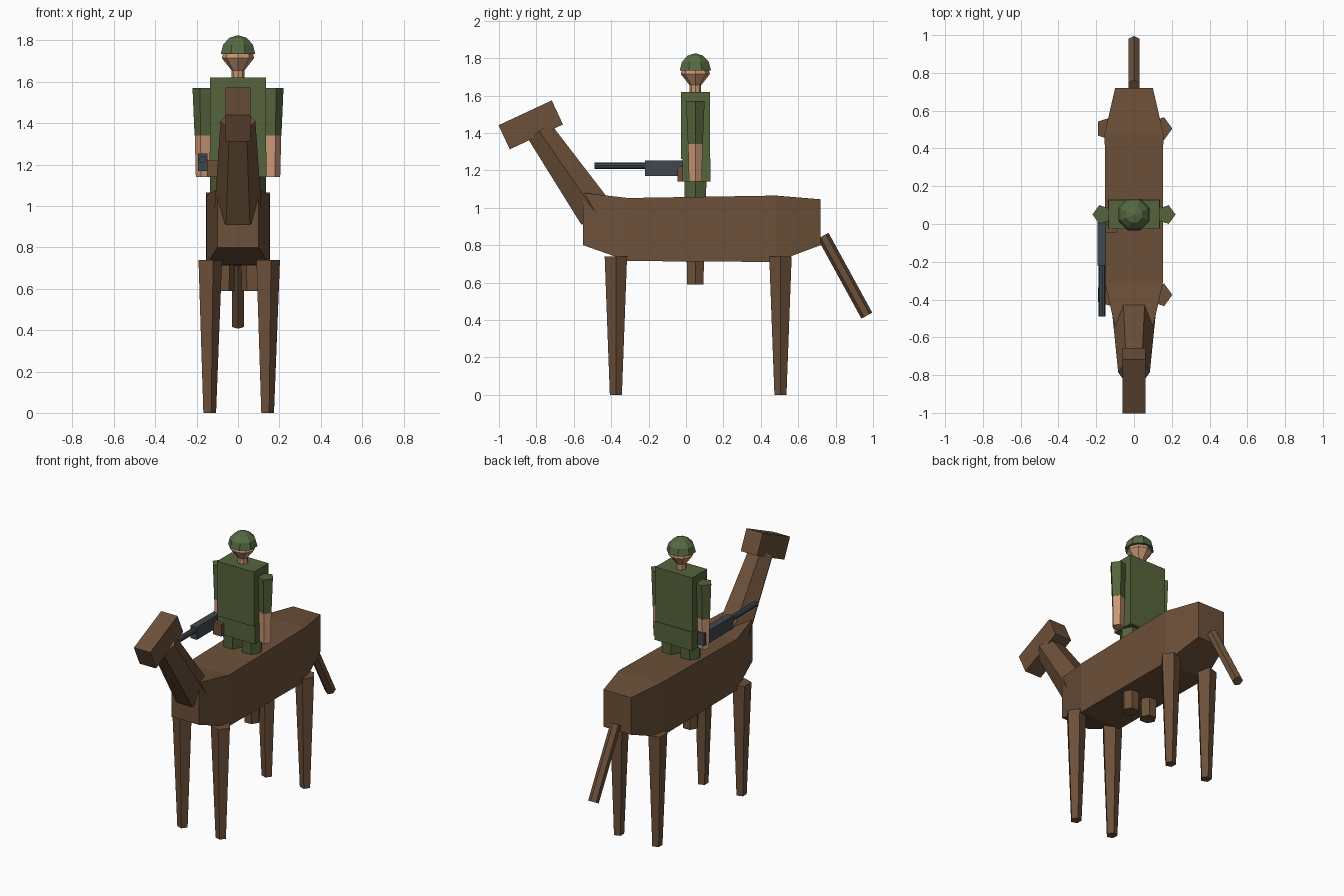
import bpy, bmesh, math
from mathutils import Vector, Matrix

cube = bpy.data.objects.get("Cube")
if cube:
    bpy.data.objects.remove(cube, do_unlink=True)


def material(name, rgb):
    """Flat colour from 0-255 display values, stored as linear."""
    lin = [((c / 255 + 0.055) / 1.055) ** 2.4 for c in rgb]
    m = bpy.data.materials.new(name)
    m.use_nodes = True
    m.diffuse_color = (*lin, 1)
    m.node_tree.nodes["Principled BSDF"].inputs["Base Color"].default_value = (*lin, 1)
    return m


BROWN = material("brown", (108, 80, 57))
GREEN = material("uniform green", (86, 99, 60))
HELMET = material("helmet green", (86, 106, 66))
SKIN = material("skin", (202, 152, 118))
METAL = material("gun metal", (64, 73, 78))


def loft(name, rings, mat):
    """Skin a list of equal-length point rings and cap both ends."""
    bm = bmesh.new()
    loops = [[bm.verts.new(p) for p in ring] for ring in rings]
    n = len(loops[0])
    for a, b in zip(loops, loops[1:]):
        for i in range(n):
            j = (i + 1) % n
            bm.faces.new((a[i], a[j], b[j], b[i]))
    bm.faces.new(loops[0])
    bm.faces.new(loops[-1])
    bmesh.ops.recalc_face_normals(bm, faces=bm.faces)
    mesh = bpy.data.meshes.new(name)
    bm.to_mesh(mesh)
    bm.free()
    mesh.materials.append(mat)
    ob = bpy.data.objects.new(name, mesh)
    bpy.context.collection.objects.link(ob)
    return ob


def tube(name, sections, sides, mat, phase=0):
    """Tapered prism through (point, radius) sections lying in a plane of constant x."""
    pts = [Vector(p) for p, r in sections]
    side = Vector((1, 0, 0))
    up = (pts[-1] - pts[0]).normalized().cross(side)
    angles = [phase + math.tau * i / sides for i in range(sides)]
    rings = [[c + r * (math.cos(a) * side + math.sin(a) * up) for a in angles]
             for c, (p, r) in zip(pts, sections)]
    return loft(name, rings, mat)


def rect(half_x, y, z0, z1):
    return [(-half_x, y, z0), (half_x, y, z0), (half_x, y, z1), (-half_x, y, z1)]


def box(name, x, y, z, mat):
    rings = [[(x[0], v, z[0]), (x[1], v, z[0]), (x[1], v, z[1]), (x[0], v, z[1])] for v in y]
    return loft(name, rings, mat)


# Mount: barrel with narrowed ends
loft("mount_body", [rect(0.10, -0.55, 0.80, 1.08), rect(0.153, -0.31, 0.715, 1.052),
                    rect(0.155, 0.48, 0.71, 1.065), rect(0.10, 0.72, 0.80, 1.045)], BROWN)

# Neck, head and tail
tube("mount_neck", [((0, -0.477, 0.965), 0.115), ((0, -0.785, 1.41), 0.084)], 6, BROWN)
head = box("mount_head", (-0.06, 0.06), (-0.157, 0.157), (-0.071, 0.071), BROWN)
head.data.transform(Matrix.Translation((0, -0.83, 1.443)) @ Matrix.Rotation(math.radians(25), 4, 'X'))
tube("mount_tail", [((0, 0.733, 0.85), 0.033), ((0, 0.967, 0.423), 0.033)], 6, BROWN, math.pi / 6)

# Paired parts of mount and rider
for side, s in (("left", 1), ("right", -1)):
    for end, y in (("front", -0.375), ("back", 0.505)):
        tube(f"mount_{end}_{side}_leg", [((s * 0.14, y, 0), 0.034), ((s * 0.14, y, 0.74), 0.063)], 5, BROWN)
    turn = 0 if s > 0 else math.pi
    x = s * 0.168
    tube(f"rider_{side}_sleeve", [((x, 0.05, 1.34), 0.042), ((x, 0.05, 1.57), 0.052)], 5, GREEN, turn)
    tube(f"rider_{side}_forearm", [((x, 0.05, 1.14), 0.036), ((x, 0.05, 1.34), 0.041)], 5, SKIN, turn)
    x = s * 0.068
    tube(f"rider_{side}_boot", [((x, 0.05, 0.59), 0.05), ((x, 0.05, 0.85), 0.057)], 6, BROWN)
    tube(f"rider_{side}_trouser", [((x, 0.05, 0.85), 0.06), ((x, 0.05, 1.2), 0.07)], 6, GREEN)

# Rider torso
box("rider_torso", (-0.135, 0.135), (-0.027, 0.127), (1.26, 1.62), GREEN)
box("rider_hips", (-0.137, 0.137), (-0.02, 0.132), (1.14, 1.262), GREEN)
box("belt_pouch", (-0.15, -0.09), (-0.045, 0), (1.14, 1.22), BROWN)

# Rider head and helmet
tube("rider_neck", [((0, 0.05, 1.61), 0.031), ((0, 0.05, 1.67), 0.031)], 8, SKIN)
tube("rider_head", [((0, 0.05, 1.635), 0.012), ((0, 0.05, 1.66), 0.035),
                    ((0, 0.05, 1.715), 0.078), ((0, 0.05, 1.745), 0.07)], 8, SKIN)
dome = [math.radians(a) for a in (0, 30, 60, 88)]
tube("rider_helmet", [((0, 0.05, 1.735 + 0.09 * math.sin(a)), 0.09 * math.cos(a)) for a in dome],
     8, HELMET, math.pi / 8)

# Rifle
box("rifle_body", (-0.194, -0.147), (-0.22, 0.09), (1.17, 1.253), METAL)
tube("rifle_barrel", [((-0.17, -0.49, 1.225), 0.018), ((-0.17, -0.2, 1.225), 0.018)], 8, METAL)
